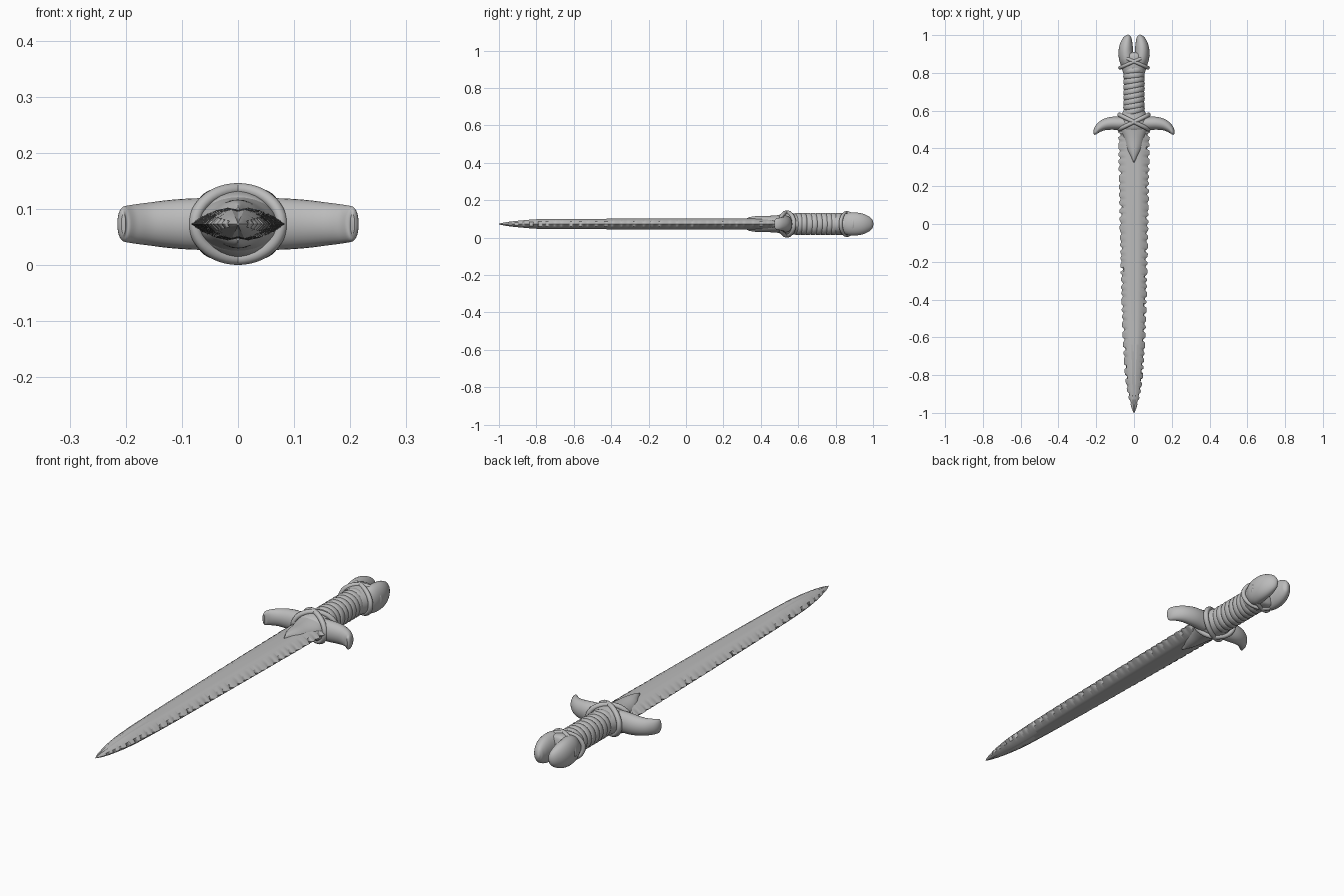
import bpy, bmesh, math, random
from mathutils import Vector

random.seed(4)
ZC = 0.073            # height of the dagger's centre plane
TAU = math.tau

cube = bpy.data.objects.get("Cube")
if cube:
    bpy.data.objects.remove(cube)

steel = bpy.data.materials.new("plain grey")
steel.use_nodes = True
GREY = (0.5, 0.5, 0.5, 1)
steel.diffuse_color = GREY
steel.node_tree.nodes["Principled BSDF"].inputs["Base Color"].default_value = GREY


def skin(name, rings, closed=False, angle=40):
    """Bridge a list of equal rings of points into one object."""
    bm = bmesh.new()
    loops = [[bm.verts.new(p) for p in ring] for ring in rings]
    n = len(loops[0])
    pairs = list(zip(loops, loops[1:]))
    if closed:
        pairs.append((loops[-1], loops[0]))
    else:
        bm.faces.new(loops[0])
        bm.faces.new(loops[-1])
    for a, b in pairs:
        for i in range(n):
            j = (i + 1) % n
            bm.faces.new((a[i], a[j], b[j], b[i]))
    bmesh.ops.recalc_face_normals(bm, faces=bm.faces)
    mesh = bpy.data.meshes.new(name)
    bm.to_mesh(mesh)
    bm.free()
    mesh.materials.append(steel)
    obj = bpy.data.objects.new(name, mesh)
    bpy.context.collection.objects.link(obj)
    bpy.ops.object.select_all(action='DESELECT')
    obj.select_set(True)
    bpy.context.view_layer.objects.active = obj
    bpy.ops.object.shade_smooth_by_angle(angle=math.radians(angle))
    return obj


def spline(keys, steps):
    """Smooth curve through tuples of any length."""
    k = [Vector(p) for p in keys]
    k = [k[0]] + k + [k[-1]]
    out = []
    for a, b, c, d in zip(k, k[1:], k[2:], k[3:]):
        for s in range(steps):
            t = s / steps
            out.append(0.5 * (2 * b + (c - a) * t + (2 * a - 5 * b + 4 * c - d) * t ** 2
                              + (3 * b - a - 3 * c + d) * t ** 3))
    return out + [k[-1]]


def loft(name, keys, sides=28, steps=5, mirror=1):
    """Oval body along a flat path; keys are x, y, half width, half height."""
    path = spline(keys, steps)
    rings = []
    for i, (x, y, w, h) in enumerate(path):
        a, b = path[max(i - 1, 0)], path[min(i + 1, len(path) - 1)]
        tan = Vector((b[0] - a[0], b[1] - a[1])).normalized()
        ring = []
        for s in range(sides):
            c, q = math.cos(TAU * s / sides), math.sin(TAU * s / sides)
            ring.append((mirror * (x + tan.y * w * c), y - tan.x * w * c, ZC + h * q))
        rings.append(ring)
    return skin(name, rings)


def band(name, y, rx, rz, tilt, thick, width, segs=48, sides=10):
    """Tilted cord or strap looped around the handle."""
    rings = []
    for i in range(segs):
        c, s = math.cos(TAU * i / segs), math.sin(TAU * i / segs)
        ring = []
        for k in range(sides):
            u = thick * math.cos(TAU * k / sides)
            v = width * math.sin(TAU * k / sides)
            ring.append(((rx + u) * c, y + tilt * c + v, ZC + (rz + u) * s))
        rings.append(ring)
    return skin(name, rings, closed=True, angle=60)


# Blade: ridged lens section with irregular scalloped edges
outline = spline([(-1, 0.002, 0.002), (-0.96, 0.017, 0.010), (-0.88, 0.037, 0.019),
                  (-0.75, 0.052, 0.027), (-0.45, 0.066, 0.028), (0, 0.076, 0.029),
                  (0.35, 0.082, 0.029), (0.52, 0.084, 0.029)], 60)


def notches():
    cuts, y = [], -0.94
    while y < 0.48:
        cuts.append((y, random.uniform(0.006, 0.014)))
        y += random.uniform(0.032, 0.055)
    return cuts


def bite(cuts, y):
    return max(d * max(0, 1 - (abs(y - c) / 0.012) ** 2) for c, d in cuts)


left_cuts, right_cuts = notches(), notches()
half = [(0.76, 0.48), (0.48, 0.85), (0.22, 1), (0, 0.88)]
upper = half + [(-f, h) for f, h in half[-2::-1]]
rings = []
for y, w, h in outline:
    l = max(w * 0.8, w - bite(left_cuts, y))
    r = max(w * 0.8, w - bite(right_cuts, y))
    ring = [(l, y, ZC)]
    ring += [(f * w, y, ZC + g * h) for f, g in upper]
    ring.append((-r, y, ZC))
    ring += [(f * w, y, ZC - g * h) for f, g in reversed(upper)]
    rings.append(ring)
skin("blade", rings, angle=30)

# Pointed collar over the blade root
loft("blade_collar", [(0, 0.325, 0.004, 0.030), (0, 0.345, 0.016, 0.038),
                      (0, 0.39, 0.040, 0.043), (0, 0.45, 0.055, 0.044),
                      (0, 0.50, 0.070, 0.048), (0, 0.55, 0.070, 0.055)])

# Guard: swollen core with two horns curling toward the blade
loft("guard_core", [(0, 0.485, 0.045, 0.035), (0, 0.505, 0.068, 0.052),
                    (0, 0.54, 0.076, 0.060), (0, 0.575, 0.066, 0.057),
                    (0, 0.61, 0.052, 0.052)])
horn = [(0, 0.535, 0.033, 0.046), (0.07, 0.533, 0.035, 0.046), (0.12, 0.533, 0.034, 0.043),
        (0.16, 0.524, 0.029, 0.038), (0.19, 0.504, 0.021, 0.034),
        (0.204, 0.483, 0.012, 0.030), (0.204, 0.473, 0.004, 0.018)]
for side, m in (("left", 1), ("right", -1)):
    loft("guard_horn_" + side, horn, mirror=m)

# Grip core and its overlapping straps
loft("grip", [(0, 0.56, 0.052, 0.052), (0, 0.70, 0.051, 0.053), (0, 0.84, 0.056, 0.056)])
for i in range(9):
    band(f"grip_strap_{i + 1}", 0.598 + 0.027 * i, 0.050, 0.053,
         random.uniform(0.004, 0.012), 0.007, 0.016)

# Pommel: a flared neck splitting into two rounded claws
loft("pommel_neck", [(0, 0.79, 0.054, 0.054), (0, 0.83, 0.067, 0.058),
                     (0, 0.87, 0.076, 0.061), (0, 0.90, 0.066, 0.056),
                     (0, 0.91, 0.030, 0.030)])
claw = [(0.030, 0.83, 0.030, 0.045), (0.038, 0.87, 0.040, 0.060), (0.043, 0.91, 0.039, 0.061),
        (0.041, 0.945, 0.035, 0.055), (0.035, 0.975, 0.026, 0.042),
        (0.028, 0.993, 0.015, 0.026), (0.024, 1.0, 0.003, 0.006)]
for side, m in (("left", 1), ("right", -1)):
    loft("pommel_claw_" + side, claw, mirror=m)

# Crossed cords binding the guard and the pommel
for sign, word in ((1, "rising"), (-1, "falling")):
    band("guard_cord_" + word, 0.54, 0.077, 0.062, sign * 0.038, 0.011, 0.012)
    band("pommel_cord_" + word, 0.86, 0.074, 0.060, sign * 0.033, 0.010, 0.010)
